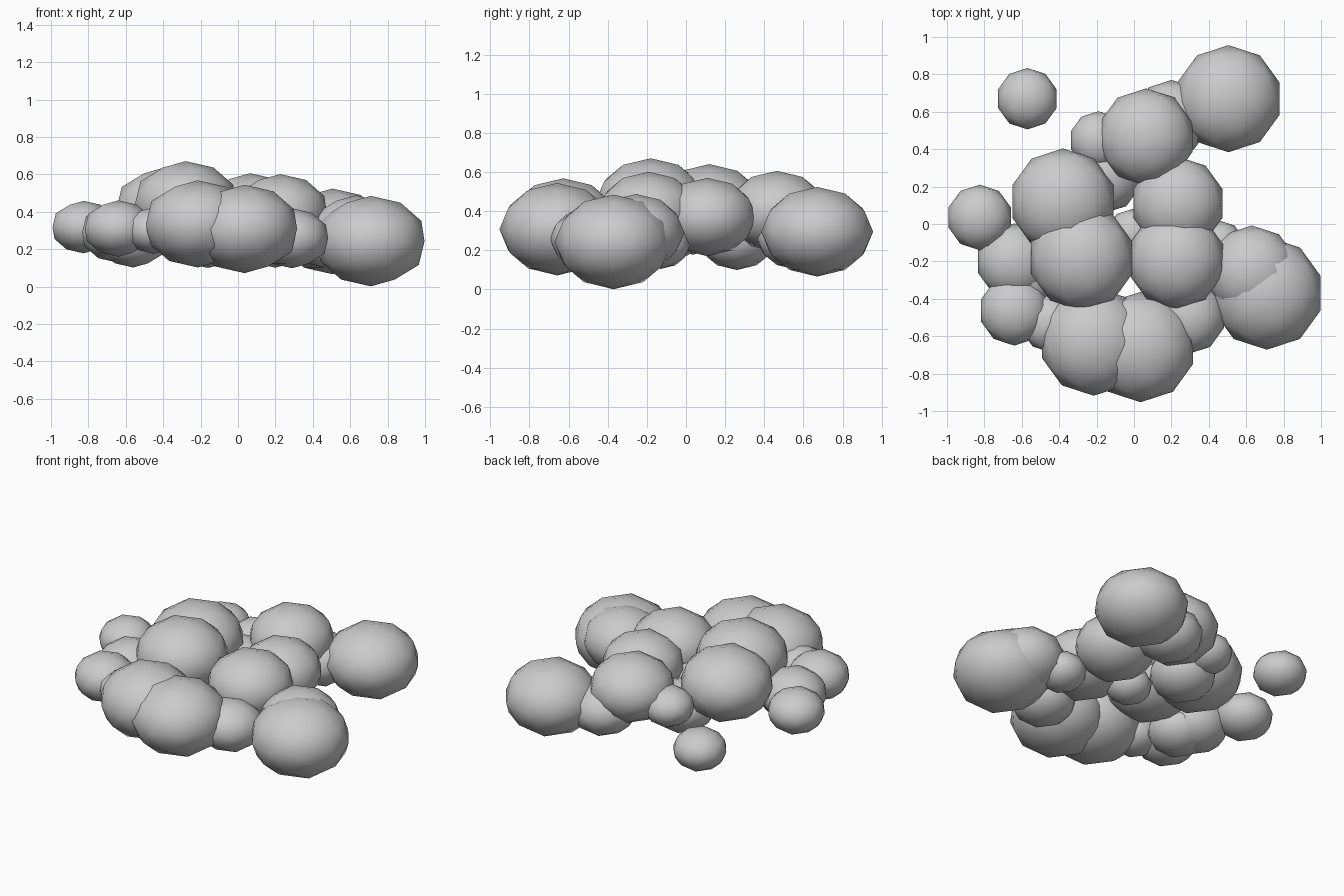
import bpy

old = bpy.data.objects.get("Cube")
if old:
    bpy.data.objects.remove(old, do_unlink=True)

FLATTEN = 0.8  # every puff is slightly squashed in height

grey = bpy.data.materials.new("cloud_grey")
grey.use_nodes = True
COLOUR = (0.6, 0.6, 0.6, 1)
grey.diffuse_color = COLOUR
grey.node_tree.nodes["Principled BSDF"].inputs["Base Color"].default_value = COLOUR


def puff(name, x, y, z, r):
    """One smooth, low-poly, flattened ball of the cloud."""
    bpy.ops.mesh.primitive_ico_sphere_add(subdivisions=2, radius=r, location=(x, y, z))
    ob = bpy.context.object
    ob.name = name
    ob.scale.z = FLATTEN
    ob.data.materials.append(grey)
    bpy.ops.object.shade_smooth()


# Main upper puffs
puff("crown_front_right", -0.28, -0.18, 0.443, 0.284)
puff("crown_front_left", 0.225, -0.19, 0.39, 0.264)
puff("crown_back_right", -0.38, 0.12, 0.413, 0.284)
puff("crown_back_left", 0.235, 0.11, 0.37, 0.25)
puff("crown_back", 0.065, 0.465, 0.398, 0.26)

# Front puffs
puff("front_right", -0.215, -0.627, 0.335, 0.291)
puff("front_left", 0.035, -0.658, 0.308, 0.295)
puff("front_left_small", 0.29, -0.495, 0.258, 0.2)
puff("front_right_small", -0.45, -0.53, 0.30, 0.155)

# Left side puffs
puff("left_large", 0.71, -0.37, 0.243, 0.302)
puff("left_upper", 0.63, -0.255, 0.29, 0.247)
puff("left_link", 0.45, -0.13, 0.225, 0.15)

# Right side puffs
puff("right_front", -0.64, -0.462, 0.31, 0.188)
puff("right_middle", -0.64, -0.2, 0.29, 0.203)
puff("right_under", -0.56, -0.26, 0.25, 0.185)
puff("right_outer", -0.825, 0.035, 0.318, 0.175)

# Back puffs
puff("back_large", 0.505, 0.67, 0.295, 0.286)
puff("back_link", 0.2, 0.565, 0.265, 0.205)
puff("back_small", -0.19, 0.448, 0.335, 0.155)
puff("back_loose", -0.57, 0.67, 0.24, 0.164)

# Core puffs
puff("core_back", -0.16, 0.26, 0.262, 0.203)
puff("core_centre", -0.01, -0.06, 0.27, 0.14)
